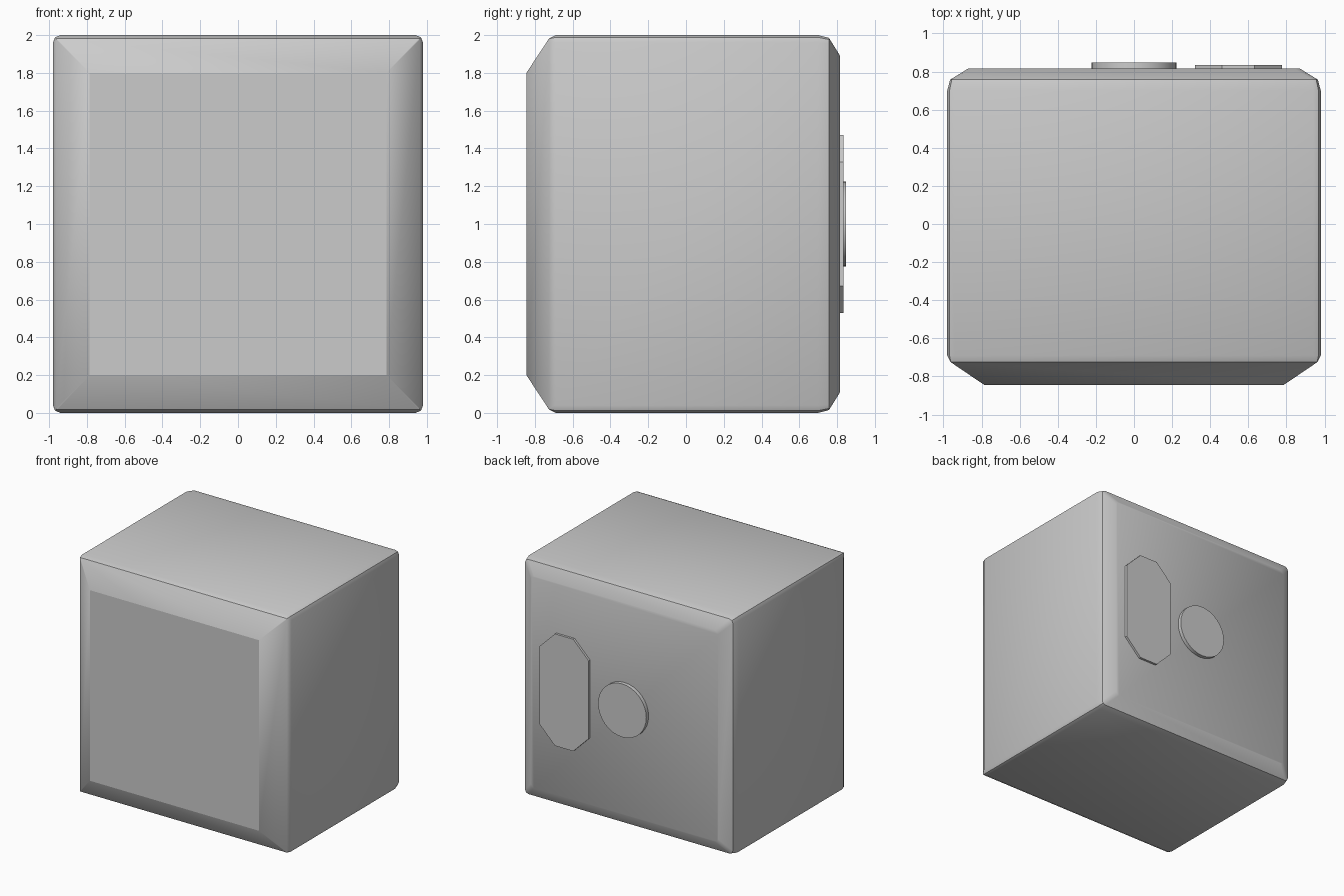
import bpy, bmesh
from math import cos, sin, pi, radians

if "Cube" in bpy.data.objects:
    bpy.data.objects.remove(bpy.data.objects["Cube"])


def loft(name, rings):
    """Skin a list of equal-length point rings and cap both ends."""
    bm = bmesh.new()
    loops = [[bm.verts.new(p) for p in ring] for ring in rings]
    n = len(loops[0])
    for a, b in zip(loops, loops[1:]):
        for i in range(n):
            j = (i + 1) % n
            bm.faces.new((a[i], a[j], b[j], b[i]))
    bm.faces.new(loops[0])
    bm.faces.new(loops[-1])
    bmesh.ops.remove_doubles(bm, verts=bm.verts, dist=0.0005)
    bmesh.ops.recalc_face_normals(bm, faces=bm.faces)
    me = bpy.data.meshes.new(name)
    bm.to_mesh(me)
    bm.free()
    ob = bpy.data.objects.new(name, me)
    bpy.context.collection.objects.link(ob)
    bpy.ops.object.select_all(action='DESELECT')
    ob.select_set(True)
    bpy.context.view_layer.objects.active = ob
    bpy.ops.object.shade_smooth_by_angle(angle=radians(29))
    return ob


def rounded_rect(y, w, h, c, steps=2):
    """Ring of half width w, half height h, corner radius c around z = 1."""
    pts = []
    for k, (sx, sz) in enumerate([(1, 1), (-1, 1), (-1, -1), (1, -1)]):
        for s in range(steps + 1):
            a = pi / 2 * (k + s / steps)
            pts.append((sx * (w - c) + c * cos(a), y, 1 + sz * (h - c) + c * sin(a)))
    return pts


# Body: bevelled front frame, straight sides, tapered back
loft("body", [rounded_rect(*r) for r in [
    (-0.845, 0.785, 0.80, 0.0),
    (-0.725, 0.962, 0.982, 0.006),
    (-0.69, 0.98, 1.0, 0.04),
    (0.70, 0.98, 1.0, 0.04),
    (0.757, 0.965, 0.985, 0.03),
    (0.816, 0.87, 0.89, 0.03)]])

# Round cap on the back
loft("back_disc", [[(0.224 * cos(2 * pi * i / 32), y, 1 + 0.224 * sin(2 * pi * i / 32))
                    for i in range(32)] for y in (0.80, 0.847)])

# Tall octagonal plate on the back
loft("back_plate", [[(0.548 + x, y, 1 + z) for x, z in [
    (0.228, 0.327), (0.085, 0.47), (-0.085, 0.47), (-0.228, 0.327),
    (-0.228, -0.327), (-0.085, -0.47), (0.085, -0.47), (0.228, -0.327)]]
    for y in (0.80, 0.835)])
